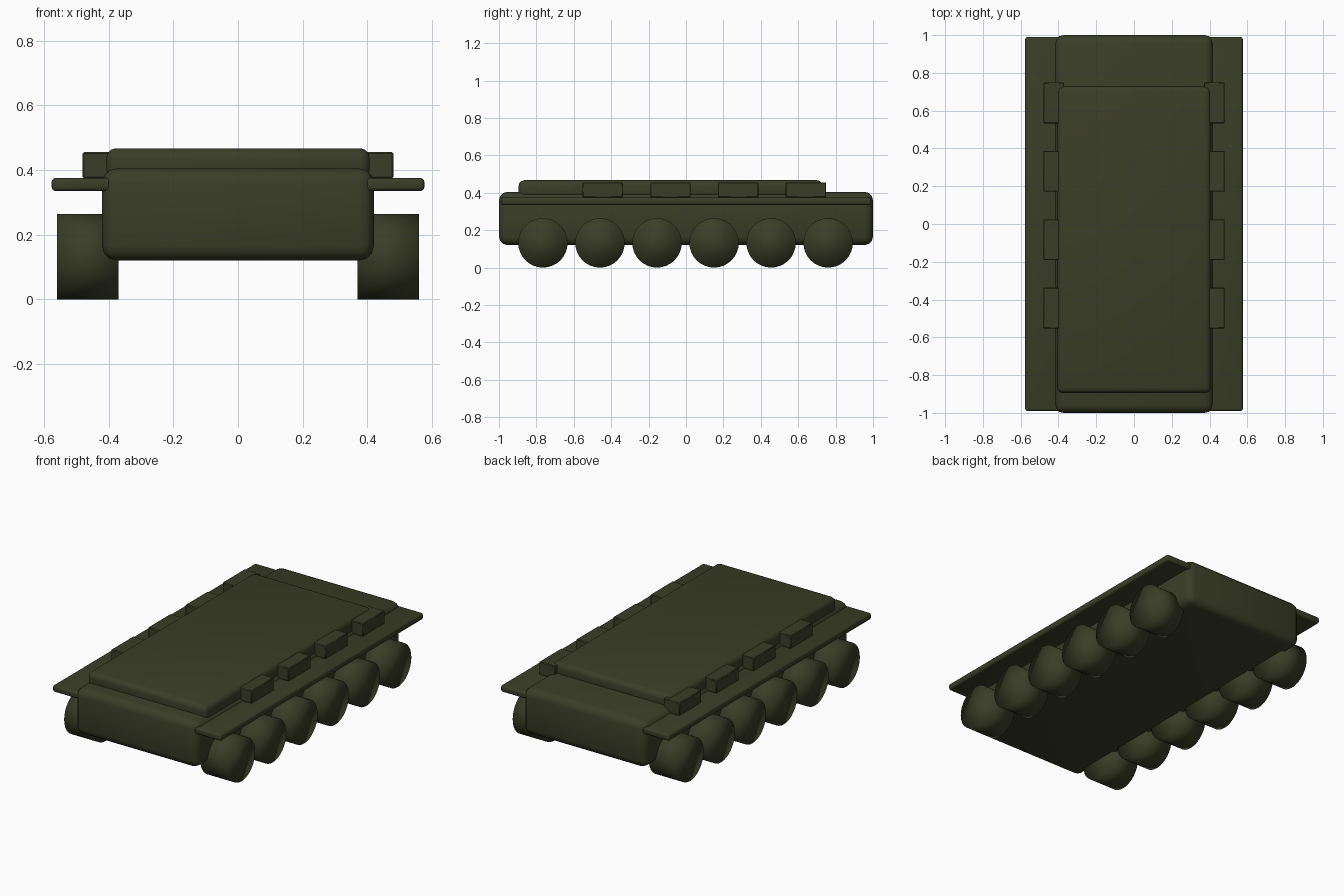
import bpy
import math

old = bpy.data.objects.get("Cube")
if old:
    bpy.data.objects.remove(old, do_unlink=True)

olive = bpy.data.materials.new("dark olive green")
olive.use_nodes = True
COLOUR = (0.042, 0.047, 0.02, 1)
olive.diffuse_color = COLOUR
olive.node_tree.nodes["Principled BSDF"].inputs["Base Color"].default_value = COLOUR


def box(name, low, high, bevel, segments=3):
    """Rounded box between two opposite corners."""
    centre = [(a + b) / 2 for a, b in zip(low, high)]
    bpy.ops.mesh.primitive_cube_add(size=1, location=centre)
    ob = bpy.context.object
    ob.name = name
    ob.scale = [b - a for a, b in zip(low, high)]
    bpy.ops.object.transform_apply(location=False, rotation=False, scale=True)
    ob.data.materials.append(olive)
    mod = ob.modifiers.new("rounded edges", "BEVEL")
    mod.width = bevel
    mod.segments = segments
    bpy.ops.object.modifier_apply(modifier=mod.name)
    bpy.ops.object.shade_smooth_by_angle(angle=math.radians(40))
    return ob


def wheel(name, x, y):
    """Broad roller lying along x, with soft shading over its caps."""
    bpy.ops.mesh.primitive_cylinder_add(
        vertices=32, radius=0.132, depth=0.19,
        location=(x, y, 0.132), rotation=(0, math.pi / 2, 0))
    ob = bpy.context.object
    ob.name = name
    ob.data.materials.append(olive)
    bpy.ops.object.shade_smooth()


# Hull and raised deck
box("hull", (-0.42, -1, 0.12), (0.42, 1, 0.405), 0.046)
box("upper_deck", (-0.407, -0.895, 0.37), (0.407, 0.73, 0.467), 0.03)

for side, sign in (("left", 1), ("right", -1)):
    # Fender
    xs = sorted((sign * 0.36, sign * 0.576))
    box(side + "_fender", (xs[0], -0.99, 0.335), (xs[1], 0.99, 0.375), 0.012)

    # Stowage boxes along the deck
    xs = sorted((sign * 0.37, sign * 0.48))
    for i in range(4):
        y = -0.445 + i * 0.362
        box(f"{side}_stowage_box_{i + 1}", (xs[0], y - 0.108, 0.375),
            (xs[1], y + 0.108, 0.455), 0.004, 1)

    # Road wheels
    for i in range(6):
        wheel(f"{side}_road_wheel_{i + 1}", sign * 0.465, -0.765 + i * 0.305)
